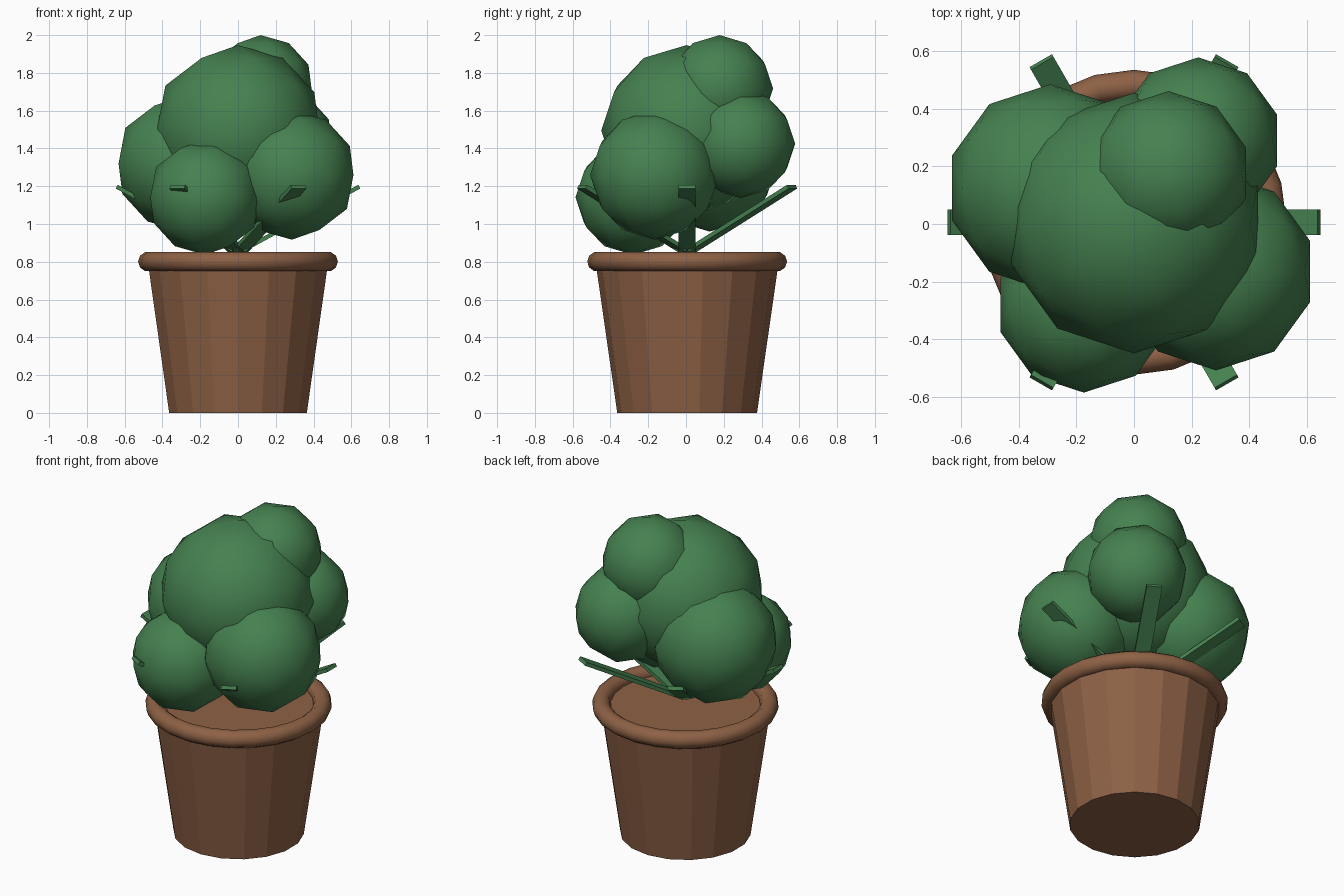
import bpy, math
from mathutils import Matrix

if "Cube" in bpy.data.objects:
    bpy.data.objects.remove(bpy.data.objects["Cube"])

OY = 0.006  # small centring offset along y


def material(name, rgb):
    m = bpy.data.materials.new(name)
    m.diffuse_color = (*rgb, 1)
    m.use_nodes = True
    m.node_tree.nodes["Principled BSDF"].inputs["Base Color"].default_value = m.diffuse_color
    return m


clay = material("clay", (0.27, 0.12, 0.06))
green = material("foliage_green", (0.06, 0.22, 0.08))


def finish(name, mat, smooth=False):
    o = bpy.context.object
    o.name = name
    o.data.materials.append(mat)
    if smooth:
        bpy.ops.object.shade_smooth()
    return o


# Tapered 18-sided pot, closed at the top as the soil surface
bpy.ops.mesh.primitive_cone_add(vertices=18, radius1=0.37, radius2=0.485,
                                depth=0.8, location=(0, OY, 0.4))
finish("pot", clay)

# Rounded rim
bpy.ops.mesh.primitive_torus_add(major_segments=24, minor_segments=10,
                                 major_radius=0.477, minor_radius=0.052,
                                 location=(0, OY, 0.801))
finish("pot_rim", clay, True)

# Overlapping round leaf clumps: x, y, z, radius
clumps = [
    (0, 0.003, 1.495, 0.452),
    (-0.29, 0.125, 1.32, 0.36),
    (0.285, -0.165, 1.26, 0.343),
    (-0.174, -0.28, 1.142, 0.305),
    (0.223, 0.29, 1.425, 0.288),
    (0.12, 0.178, 1.717, 0.283),
]
for i, (x, y, z, r) in enumerate(clumps):
    bpy.ops.mesh.primitive_ico_sphere_add(subdivisions=2, radius=r, location=(x, y, z))
    finish(f"leaf_clump_{i + 1}", green, True)

# Six flat blades fanning up and out from the middle
for i in range(6):
    bpy.ops.mesh.primitive_cube_add(size=1)
    o = finish(f"blade_{i + 1}", green)
    o.data.transform(Matrix.Translation((0.335, 0, 1.03))
                     @ Matrix.Rotation(-0.5, 4, 'Y')
                     @ Matrix.Diagonal((0.70, 0.09, 0.022, 1)))
    o.rotation_euler.z = i * math.pi / 3
    o.location.y = OY
